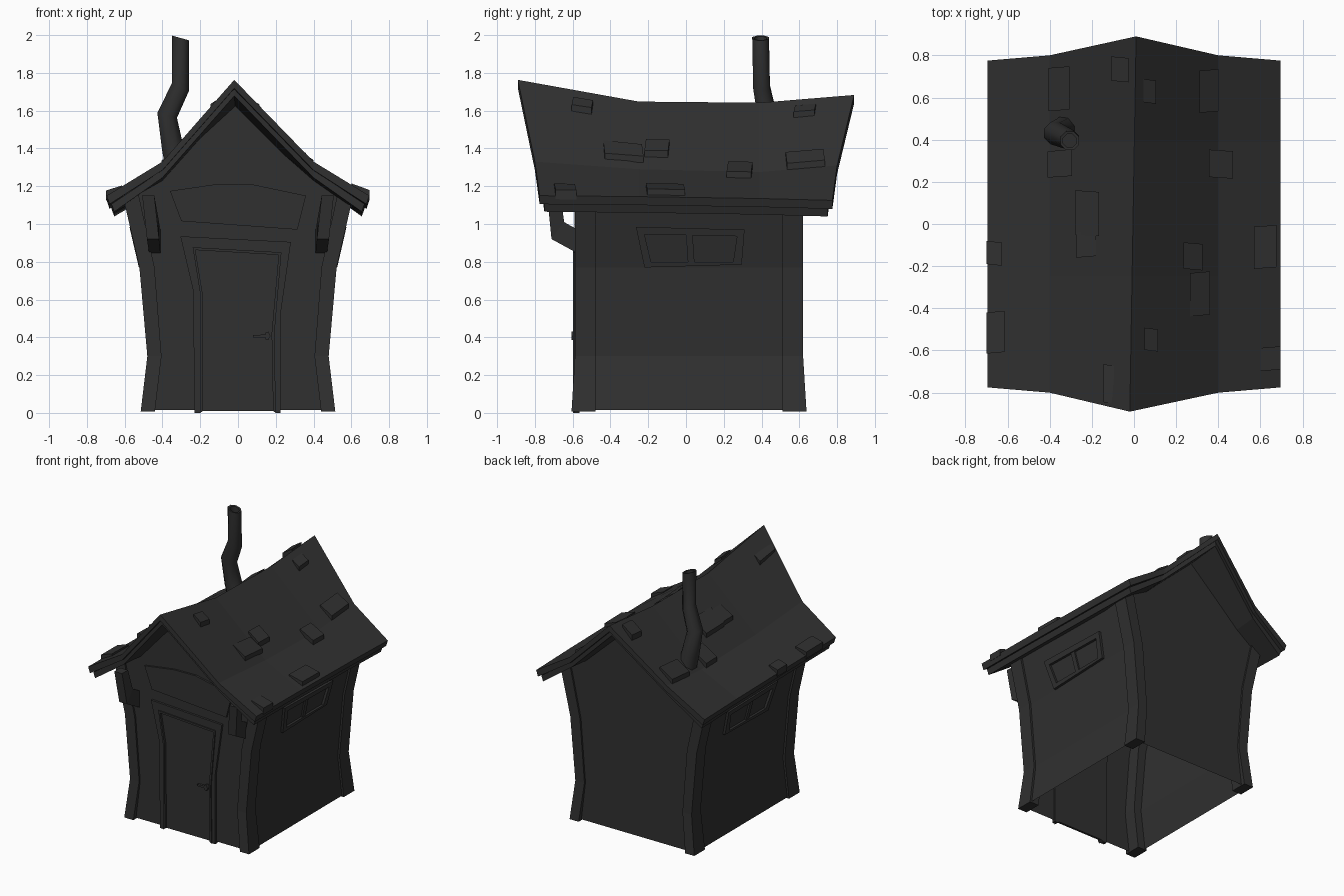
import bpy, bmesh, math

if "Cube" in bpy.data.objects:
    bpy.data.objects.remove(bpy.data.objects["Cube"])

dark = bpy.data.materials.new("dark_paint")
dark.diffuse_color = (0.03, 0.03, 0.03, 1)
dark.use_nodes = True
dark.node_tree.nodes["Principled BSDF"].inputs["Base Color"].default_value = dark.diffuse_color


def make(name, verts, faces):
    me = bpy.data.meshes.new(name)
    me.from_pydata(verts, [], faces)
    bm = bmesh.new()
    bm.from_mesh(me)
    bmesh.ops.recalc_face_normals(bm, faces=bm.faces)
    bm.to_mesh(me)
    bm.free()
    me.materials.append(dark)
    ob = bpy.data.objects.new(name, me)
    bpy.context.collection.objects.link(ob)
    return ob


def loft(name, rings, caps=True):
    n = len(rings[0])
    verts = [p for r in rings for p in r]
    faces = [(i * n + j, i * n + (j + 1) % n, (i + 1) * n + (j + 1) % n, (i + 1) * n + j)
             for i in range(len(rings) - 1) for j in range(n)]
    if caps:
        faces += [tuple(range(n)), tuple(range(len(verts) - n, len(verts)))]
    return make(name, verts, faces)


def lerp(x, pts):
    # piecewise linear interpolation, extended past the ends
    for (x0, v0), (x1, v1) in zip(pts, pts[1:]):
        if x <= x1 or (x1, v1) == pts[-1]:
            return v0 + (v1 - v0) * (x - x0) / (x1 - x0)


WALL = [(0.015, 0.5), (0.30, 0.465), (0.77, 0.507), (1.16, 0.597)]
FRONT, BACK = -0.575, 0.607


def wall_x(z):
    return lerp(z, WALL)


# Walls: open-bottomed shell with pointed gables
side = [(x, z) for z, x in WALL] + [(0.38, 1.27)]
prof = side + [(-0.005, 1.65)] + [(-x, z) for x, z in reversed(side)]
n = len(prof)
make("walls", [(x, y, z) for y in (FRONT, BACK) for x, z in prof],
     [tuple(range(n)), tuple(range(n, 2 * n))] +
     [(i, i + 1, n + i + 1, n + i) for i in (0, 1, 2, n - 4, n - 3, n - 2)])

# Corner posts following the bowed walls
for sx, sn in ((-1, "left"), (1, "right")):
    for y0, y1, yn in ((-0.588, -0.48, "front"), (0.62, 0.512, "back")):
        rings = []
        for z, x, w, flare in ((0.008, 0.515, 0.075, 0.018), (0.30, 0.48, 0.075, 0),
                               (0.77, 0.522, 0.08, 0), (1.15, 0.61, 0.085, 0)):
            yo = y0 + math.copysign(flare, y0)
            rings.append([(sx * x, yo, z), (sx * (x - w), yo, z),
                          (sx * (x - w), y1, z), (sx * x, y1, z)])
        loft(f"corner_post_{yn}_{sn}", rings)

# Roof surface: sagging ridge, kinked slopes; each row holds (y, z) stations
RIDGE = [(-0.89, 1.763), (-0.25, 1.648), (0.39, 1.642), (0.89, 1.683)]
MID = [(-0.80, 1.33), (-0.25, 1.29), (0.39, 1.275), (0.80, 1.31)]
EAVE = [(-0.775, 1.15), (-0.25, 1.145), (0.39, 1.135), (0.775, 1.125)]


def ridge_x(y):
    return lerp(y, [(-0.89, -0.02), (0.89, 0.01)])


def roof_z(x, y):
    return lerp(abs(x), [(0, lerp(y, RIDGE)), (0.40, lerp(y, MID)), (0.69, lerp(y, EAVE))])


def roof_layer(name, top, bottom, inset):
    rings = []
    for k in range(4):
        upper, lower = [], []
        for s, row in ((-0.695, EAVE), (-0.4, MID), (0, RIDGE), (0.4, MID), (0.695, EAVE)):
            y, z = row[k]
            y += {0: inset, 3: -inset}.get(k, 0)
            x = s if s else ridge_x(y)
            if abs(s) > 0.5:
                x -= math.copysign(inset, s)
            upper.append((x, y, z + top))
            lower.append((x - (math.copysign(0.015, s) if abs(s) > 0.5 else 0), y, z + bottom))
        rings.append(upper + lower[::-1])
    n, faces = 10, []
    verts = [p for r in rings for p in r]
    for i in range(3):
        faces += [(i * n + j, i * n + (j + 1) % n, (i + 1) * n + (j + 1) % n, (i + 1) * n + j)
                  for j in range(n)]
    for b in (0, 3 * n):
        faces += [(b + j, b + j + 1, b + 8 - j, b + 9 - j) for j in range(4)]
    make(name, verts, faces)


roof_layer("roof", 0, -0.045, 0)
roof_layer("roof_underlayer", -0.044, -0.085, 0.025)

# Loose shingles: x range (ridge side first) and y range
SHINGLES = [(-.305, -.405, .535, .74), (-.025, -.11, .68, .795), (-.295, -.41, .22, .345),
            (-.165, -.28, -.05, .16), (-.18, -.275, -.16, -.04), (-.625, -.70, -.19, -.08),
            (-.615, -.70, -.615, -.42), (-.095, -.145, -.845, -.665), (.045, .105, .57, .68),
            (.31, .40, .535, .735), (.355, .47, .215, .345), (.57, .675, -.205, -.005),
            (.235, .325, -.22, -.095), (.265, .36, -.43, -.225), (.05, .115, -.605, -.50),
            (.60, .695, -.69, -.58)]
for i, (xa, xb, ya, yb) in enumerate(SHINGLES):
    skew = 0.008 * (-1) ** i
    corners = [(xa, ya + skew), (xb, ya), (xb, yb), (xa, yb + skew)]
    rings = [[(x, y, roof_z(x, y) + o) for (x, y), o in zip(corners, offs)]
             for offs in ((-0.015,) * 4, (0.012, 0.034, 0.034, 0.012))]
    loft(f"shingle_{i + 1}", rings)


# Flat trim: (u, v) outlines placed on a wall at distance d
def on_front(u, v, d):
    return (u, FRONT - d, v)


def on_side(s):
    return lambda u, v, d: (s * (wall_x(v) + d), u, v)


def plate(name, pts, place, d):
    loft(name, [[place(u, v, k) for u, v in pts] for k in (-0.01, d)])


def frame(name, outer, inner, place, d, closed=True):
    # band between two outlines, with an optional open bottom
    n = len(outer)
    verts = [place(u, v, k) for k in (-0.01, d) for ring in (outer, inner) for u, v in ring]
    faces = []
    for i in range(n if closed else n - 1):
        j = (i + 1) % n
        a, b, c, e = 0, n, 3 * n, 2 * n
        for p, q in ((a, b), (b, c), (c, e), (e, a)):
            faces.append((p + i, p + j, q + j, q + i))
    if not closed:
        faces += [(i, n + i, 3 * n + i, 2 * n + i) for i in (0, n - 1)]
    make(name, verts, faces)


# Door, crooked frame and lip
outer = [(-.23, 0), (-.238, .65), (-.305, .935), (.28, .905), (.225, .52), (.225, 0)]
inner = [(-.20, 0), (-.20, .63), (-.24, .877), (.23, .85), (.193, .42), (.20, 0)]
lip = [(-.185, 0.01), (-.187, .63), (-.226, .862), (.215, .836), (.178, .42), (.186, 0.01)]
frame("door_frame", outer, inner, on_front, 0.016, False)
frame("door_lip", inner, lip, on_front, 0.024, False)
plate("door", lip, on_front, 0.006)

# Door handle
plate("handle_lever", [(.08, .40), (.08, .412), (.15, .415), (.15, .398)], on_front, 0.024)
plate("handle_knob", [(.145, .39), (.145, .425), (.16, .43), (.172, .408), (.16, .385)],
      on_front, 0.03)

# Board above the door
plate("door_board", [(-.36, 1.175), (-.12, 1.21), (.06, 1.213), (.36, 1.15),
                     (.315, .97), (-.30, 1.015)], on_front, 0.014)

# Side windows with centre bar
for s, sn in ((-1, "left"), (1, "right")):
    p = on_side(s)
    frame(f"window_frame_{sn}", [(-.265, .985), (.31, .97), (.295, .785), (-.22, .77)],
          [(-.22, .945), (.27, .935), (.25, .80), (-.185, .80)], p, 0.018)
    plate(f"window_bar_{sn}", [(0, .945), (.035, .945), (.045, .795), (.01, .795)], p, 0.012)

# Bent brackets holding up the front overhang
path = [((-.735, 1.15), (-.665, 1.15)), ((-.712, .92), (-.645, 1.01)), ((-.565, .84), (-.565, .965))]
for s, sn in ((-1, "left"), (1, "right")):
    rings = []
    for (o, i), x, w in zip(path, (.475, .45, .44), (.032, .032, .03)):
        rings.append([(s * (x - w), *o), (s * (x + w), *o), (s * (x + w), *i), (s * (x - w), *i)])
    loft(f"bracket_{sn}", rings)

# Crooked hollow chimney pipe: centre, radius, tilt of the ring in x
pipe = [(-.325, .45, 1.30, .066, 0), (-.345, .44, 1.40, .062, .1), (-.375, .43, 1.575, .056, -.25),
        (-.305, .40, 1.725, .048, -.5), (-.305, .395, 1.985, .048, -.28),
        (-.305, .395, 1.983, .034, -.28), (-.305, .395, 1.85, .034, -.28)]
rings = []
for x, y, z, r, t in pipe:
    ring = []
    for k in range(8):
        a = math.tau * (k + 0.5) / 8
        dx = r * math.cos(a)
        ring.append((x + dx, y + r * math.sin(a), z + t * dx))
    rings.append(ring)
chimney = loft("chimney_pipe", rings)
chimney.select_set(True)
bpy.context.view_layer.objects.active = chimney
bpy.ops.object.shade_smooth_by_angle(angle=math.radians(50))
